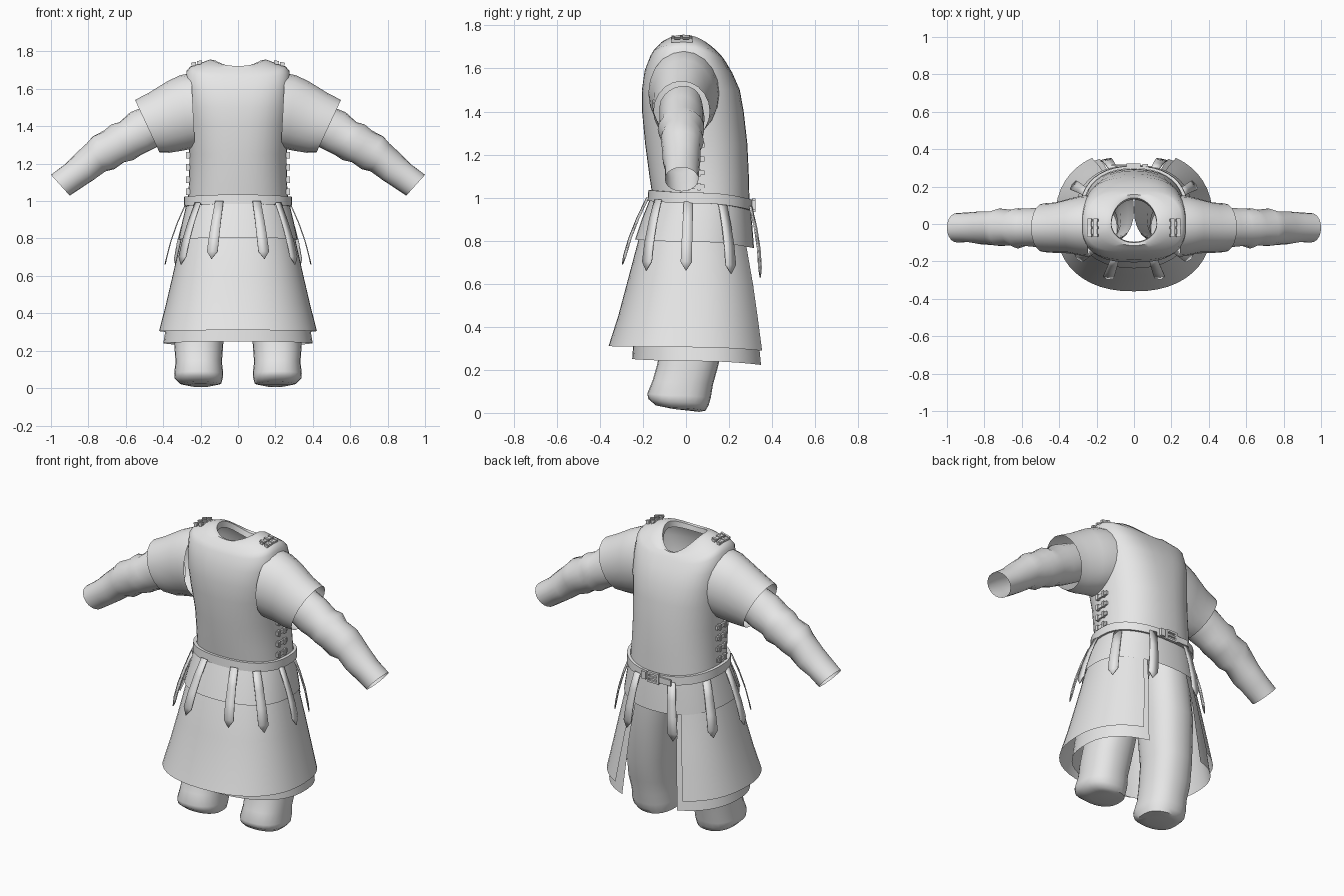
import bpy, bmesh, math
from mathutils import Vector, Matrix

if "Cube" in bpy.data.objects:
    bpy.data.objects.remove(bpy.data.objects["Cube"])

cloth = bpy.data.materials.new("plain grey cloth")
cloth.diffuse_color = (0.8, 0.8, 0.8, 1)
cloth.use_nodes = True
cloth.node_tree.nodes["Principled BSDF"].inputs["Base Color"].default_value = cloth.diffuse_color


def finish(name, bm, mirror=False, thick=0.0, smooth=True, angle=50):
    me = bpy.data.meshes.new(name)
    bm.to_mesh(me)
    bm.free()
    ob = bpy.data.objects.new(name, me)
    bpy.context.collection.objects.link(ob)
    me.materials.append(cloth)
    if smooth:
        bpy.ops.object.select_all(action='DESELECT')
        ob.select_set(True)
        bpy.context.view_layer.objects.active = ob
        bpy.ops.object.shade_smooth_by_angle(angle=math.radians(angle))
    if thick:
        m = ob.modifiers.new("thickness", 'SOLIDIFY')
        m.thickness = thick
        m.offset = 0
    if mirror:
        ob.modifiers.new("mirror", 'MIRROR').use_clip = False
    return ob


def loft(name, rings, closed=True, cap=False, **kw):
    """Skin a list of point rings with quads."""
    bm = bmesh.new()
    rows = [[bm.verts.new(p) for p in r] for r in rings]
    n = len(rows[0])
    for a, b in zip(rows, rows[1:]):
        for i in range(n if closed else n - 1):
            j = (i + 1) % n
            bm.faces.new((a[i], a[j], b[j], b[i]))
    if cap:
        bm.faces.new(rows[0][::-1])
    bmesh.ops.recalc_face_normals(bm, faces=bm.faces)
    return finish(name, bm, **kw)


def body_ring(a, yf, yb, zf, zs, zb, yc=None, n=2.3, cx=0, gap=0, count=40):
    """Horizontal superellipse; front, side and back heights may differ.
    gap is the half angle in degrees left open at the back."""
    yc = (yf + yb) / 2 if yc is None else yc
    g = math.radians(gap)
    pts = []
    for i in range(count + (1 if gap else 0)):
        t = math.pi / 2 + g + (2 * math.pi - 2 * g) * i / count
        c, s = math.cos(t), math.sin(t)
        x = math.copysign(abs(c) ** (2 / n), c)
        y = math.copysign(abs(s) ** (2 / n), s)
        z = zs + (zb - zs) * y * y if s > 0 else zs + (zf - zs) * y * y
        pts.append((cx + a * x, yc + y * ((yb - yc) if s > 0 else (yc - yf)), z))
    return pts


def limb_ring(x, y, z, rv, ry, deg, phase=0, fold=0.0, count=20):
    """Ring around an arm axis that slopes down by deg."""
    up = Vector((math.sin(math.radians(deg)), 0, math.cos(math.radians(deg))))
    pts = []
    for i in range(count):
        t = 2 * math.pi * i / count
        k = 1 + fold * math.sin(3 * t + phase)
        pts.append(Vector((x, y, z)) + up * (rv * k * math.cos(t))
                   + Vector((0, ry * k * math.sin(t), 0)))
    return pts


# Torso with shoulders and a turned-in neckline
loft("torso", [
    body_ring(.268, -.155, .295, 1.0, 1.0, .97),
    body_ring(.262, -.170, .292, 1.1, 1.1, 1.1),
    body_ring(.260, -.190, .285, 1.25, 1.25, 1.25),
    body_ring(.270, -.204, .268, 1.4, 1.4, 1.4, .02, 2.5),
    body_ring(.277, -.205, .250, 1.5, 1.5, 1.5, .01, 2.7),
    body_ring(.280, -.192, .215, 1.59, 1.6, 1.58, 0, 2.9),
    body_ring(.276, -.165, .185, 1.66, 1.695, 1.63, -.01, 3),
    body_ring(.255, -.150, .175, 1.685, 1.72, 1.645, -.01, 2.9),
    body_ring(.200, -.130, .168, 1.705, 1.738, 1.655, -.01, 2.5),
    body_ring(.150, -.115, .158, 1.722, 1.757, 1.665, -.01, 2.1),
    body_ring(.122, -.100, .140, 1.718, 1.752, 1.660, 0, 2),
    body_ring(.120, -.095, .130, 1.690, 1.715, 1.630, 0, 2)])

# Wide short sleeves
loft("short_sleeve", [limb_ring(*r) for r in (
    (.24, -.01, 1.485, .20, .165, 3), (.285, -.01, 1.475, .20, .16, 6),
    (.34, -.01, 1.455, .19, .147, 11), (.42, -.02, 1.42, .17, .135, 18),
    (.485, -.02, 1.40, .155, .13, 25))], mirror=True)

# Creased long sleeves
arm = [(.42, 1.42, .11, .10, 25), (.52, 1.37, .115, .105, 28), (.58, 1.335, .105, .10, 32),
       (.62, 1.315, .112, .108, 32), (.66, 1.29, .10, .096, 32), (.72, 1.26, .105, .10, 33),
       (.76, 1.235, .09, .09, 34), (.82, 1.18, .085, .088, 36), (.88, 1.135, .077, .08, 38),
       (.95, 1.085, .075, .078, 42)]
loft("long_sleeve", [limb_ring(x, -.02, z, rv, ry, d, i * 2, .035 if i < 9 else 0)
                     for i, (x, z, rv, ry, d) in enumerate(arm)], mirror=True)

# Trouser legs with rounded closed ends
legs = [(.20, .07, -.09, .06, .025, .005), (.20, .11, -.14, .09, .035, .01),
        (.21, .128, -.175, .105, .065, .035), (.21, .131, -.18, .115, .09, .07),
        (.21, .124, -.155, .125, .15, .13), (.21, .130, -.135, .15, .22, .22),
        (.20, .130, -.11, .18, .35, .35), (.17, .140, -.10, .22, .6, .6),
        (.14, .135, -.10, .23, .8, .8), (.12, .12, -.08, .23, .95, .95)]
loft("trouser_leg", [body_ring(a, yf, yb, zf, (zf + zb) / 2, zb, cx=cx, count=24)
                     for cx, a, yf, yb, zf, zb in legs], cap=True, mirror=True)

# Two long skirts, split at the back
loft("under_skirt", [
    body_ring(.262, -.16, .28, .95, .95, .94, gap=24),
    body_ring(.298, -.205, .295, .8, .8, .8, gap=24),
    body_ring(.342, -.225, .335, .6, .6, .58, gap=24),
    body_ring(.400, -.25, .372, .25, .24, .22, gap=24)], closed=False)
loft("outer_skirt", [
    body_ring(.267, -.165, .288, .95, .95, .94, gap=29),
    body_ring(.305, -.222, .305, .8, .8, .8, gap=29),
    body_ring(.350, -.275, .345, .6, .6, .6, gap=29),
    body_ring(.385, -.315, .370, .45, .45, .45, gap=29),
    body_ring(.422, -.36, .395, .31, .305, .285, gap=29)], closed=False)

# Short closed flap below the belt
loft("hip_flap", [
    body_ring(.274, -.165, .298, 1.0, .99, .96),
    body_ring(.298, -.205, .308, .9, .89, .87),
    body_ring(.318, -.237, .316, .805, .795, .765)])

# Belt band
loft("belt", [body_ring(a, yf, yb, z, z - .012, z - .045) for a, yf, yb, z in (
    (.270, -.158, .296, 1.035), (.288, -.175, .310, 1.035),
    (.290, -.178, .312, .985), (.272, -.160, .298, .985))])


def strap(name, top, tip, deg, w):
    """Hanging strap with a pointed end, facing the direction deg."""
    top, tip = Vector(top), Vector(tip)
    side = Vector((-math.sin(math.radians(deg)), math.cos(math.radians(deg)), 0)) * w / 2
    bow = Vector((math.cos(math.radians(deg)), math.sin(math.radians(deg)), 0))
    bm = bmesh.new()
    rows = []
    for f, k in ((0, .8), (.3, .9), (.6, 1), (.87, 1.05)):
        c = top.lerp(tip, f) + bow * (.012 * math.sin(math.pi * f))
        rows.append((bm.verts.new(c - side * k), bm.verts.new(c + side * k)))
    for (a, b), (c, d) in zip(rows, rows[1:]):
        bm.faces.new((a, b, d, c))
    bm.faces.new((rows[-1][0], rows[-1][1], bm.verts.new(tip)))
    finish(name, bm, mirror=True, thick=.006, angle=30)


strap("front_strap", (.10, -.178, 1.0), (.142, -.295, .69), -80, .055)
strap("front_side_strap", (.215, -.13, .99), (.305, -.185, .66), -42, .055)
strap("side_strap", (.282, .01, .98), (.39, .0, .66), 0, .05)
strap("back_side_strap", (.255, .17, .97), (.33, .21, .645), 35, .055)
strap("back_strap", (.115, .30, .96), (.155, .345, .63), 78, .055)


def boxes(name, parts, mirror=True):
    """Small blocks: (centre, size, tilt about y)."""
    bm = bmesh.new()
    for c, s, tilt in parts:
        m = (Matrix.Translation(c) @ Matrix.Rotation(math.radians(tilt), 4, 'Y')
             @ Matrix.Diagonal((*s, 1)))
        bmesh.ops.create_cube(bm, size=1, matrix=m)
    finish(name, bm, mirror=mirror, smooth=False)


# Shoulder buckles: short strips with crossbars
shoulder = []
for x, z in ((.205, 1.738), (.237, 1.729)):
    shoulder.append(((x, -.02, z), (.018, .10, .014), 14))
    shoulder += [((x, y, z + .006), (.026, .014, .014), 14) for y in (-.06, -.02, .02)]
boxes("shoulder_buckles", shoulder)

# Side buckles under the arms
side = []
for z in (1.05, 1.115, 1.18, 1.245):
    side.append(((.264, .04, z), (.014, .09, .022), 0))
    side += [((.268, y, z), (.018, .014, .034), 0) for y in (.01, .06)]
boxes("side_buckles", side)

# Belt buckle at the back: square frame, tongue and strap end
boxes("belt_buckle", [
    ((-.005, .315, .99), (.07, .016, .012), 0), ((-.005, .315, .94), (.07, .016, .012), 0),
    ((-.035, .315, .965), (.012, .016, .06), 0), ((.03, .315, .965), (.012, .016, .06), 0),
    ((0, .318, .965), (.07, .010, .010), 0), ((-.075, .314, .962), (.09, .010, .036), 0),
    ((.06, .314, .966), (.03, .016, .045), 0)], mirror=False)
